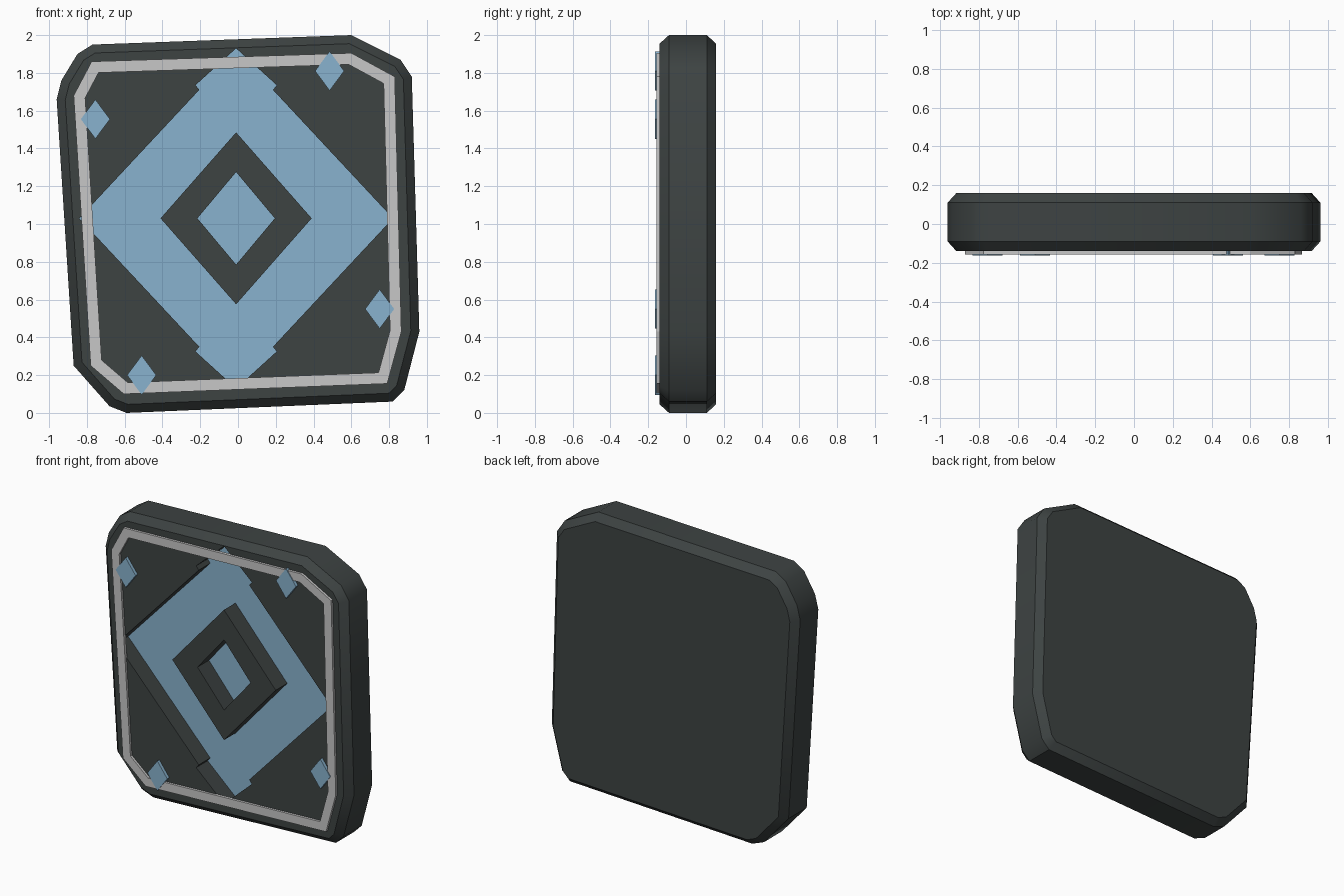
import bpy, bmesh
from mathutils import Vector

cube = bpy.data.objects.get("Cube")
if cube:
    bpy.data.objects.remove(cube, do_unlink=True)


def material(name, rgb):
    m = bpy.data.materials.new(name)
    m.use_nodes = True
    col = (*rgb, 1)
    m.diffuse_color = col
    m.node_tree.nodes["Principled BSDF"].inputs["Base Color"].default_value = col
    return m


CHARCOAL = material("charcoal", (0.047, 0.056, 0.055))
BLUE = material("pale blue", (0.25, 0.45, 0.62))
GREY = material("light grey", (0.57, 0.57, 0.57))


def inset(pts, d):
    """Move every edge of a clockwise outline inwards by d."""
    out = []
    for i, p in enumerate(pts):
        p = Vector(p)
        a = (p - Vector(pts[i - 1])).normalized()
        b = (Vector(pts[(i + 1) % len(pts)]) - p).normalized()
        na, nb = Vector((a.y, -a.x)), Vector((b.y, -b.x))
        out.append(tuple(p + (na + nb) * d / (1 + na.dot(nb))))
    return out


def loft(name, sections, mat, closed=False):
    """Join outlines (points, y) in order; cap the ends or close into a ring."""
    bm = bmesh.new()
    loops = [[bm.verts.new((x, y, z)) for x, z in pts] for pts, y in sections]
    pairs = list(zip(loops, loops[1:]))
    if closed:
        pairs.append((loops[-1], loops[0]))
    else:
        bm.faces.new(loops[0])
        bm.faces.new(loops[-1])
    for a, b in pairs:
        for i in range(len(a)):
            bm.faces.new((a[i - 1], a[i], b[i], b[i - 1]))
    bmesh.ops.recalc_face_normals(bm, faces=bm.faces)
    me = bpy.data.meshes.new(name)
    bm.to_mesh(me)
    bm.free()
    me.materials.append(mat)
    ob = bpy.data.objects.new(name, me)
    bpy.context.collection.objects.link(ob)
    return ob


def ring(name, outer, inner, front, back, mat):
    return loft(name, [(outer, front), (outer, back), (inner, back), (inner, front)], mat, True)


def diamond(cx, cz, w, h):
    return [(cx - w, cz), (cx, cz + h), (cx + w, cz), (cx, cz - h)]


FRONT, FLOOR, BACK = -0.14, -0.01, 0.16
CX, CZ = -0.01, 1.03

# Bevelled slab
outline = [(-0.96, 1.66), (-0.935, 1.76), (-0.85, 1.90), (-0.77, 1.95), (0.60, 2.0),
           (0.86, 1.87), (0.92, 1.78), (0.96, 0.43), (0.88, 0.12), (0.82, 0.06),
           (-0.59, 0.0), (-0.68, 0.035), (-0.87, 0.25)]
face = inset(outline, 0.045)
slab = loft("slab", [(face, FRONT), (outline, FRONT + 0.05),
                     (outline, BACK - 0.05), (face, BACK)], CHARCOAL)

# Diamond recess with small steps near its upper and lower tips
quarter = [(0.83, 0), (0.195, 0.68), (0.215, 0.705), (0, 0.9)]
upper = [(-x, z) for x, z in quarter] + quarter[-2:0:-1]
recess = [(CX + x, CZ + z) for x, z in upper]
recess += [(CX - x, CZ - z) for x, z in upper]
cutter = loft("recess_cutter", [(recess, FRONT - 0.1), (recess, FLOOR)], CHARCOAL)
cutter.hide_render = True
cut = slab.modifiers.new("recess", 'BOOLEAN')
cut.operation, cut.solver, cut.object = 'DIFFERENCE', 'EXACT', cutter
bpy.context.view_layer.objects.active = slab
slab.select_set(True)
bpy.ops.object.modifier_apply(modifier="recess")
bpy.data.objects.remove(cutter, do_unlink=True)
bpy.ops.object.shade_smooth_by_angle(angle=0.6)

# Blue recess floor and the raised dark diamond ring standing on it
loft("recess_floor", [(recess, FLOOR - 0.004), (recess, FLOOR + 0.004)], BLUE)
ring("centre_ring", diamond(CX, CZ, 0.40, 0.455), diamond(CX, CZ, 0.205, 0.245),
     FRONT, FLOOR, CHARCOAL)

# Raised border frame
border = [(-0.87, 1.68), (-0.775, 1.86), (0.60, 1.905), (0.83, 1.78),
          (0.865, 0.43), (0.79, 0.155), (-0.605, 0.10), (-0.78, 0.25)]
ring("border_frame", border, inset(border, 0.06), -0.157, FRONT + 0.005, GREY)

# Four small corner studs
studs = {"upper_right": (-0.755, 1.555), "upper_left": (0.485, 1.81),
         "lower_left": (0.75, 0.55), "lower_right": (-0.51, 0.2)}
for where, (x, z) in studs.items():
    pts = diamond(x, z, 0.077, 0.104)
    loft(where + "_stud", [(pts, -0.163), (pts, FRONT + 0.005)], BLUE)
